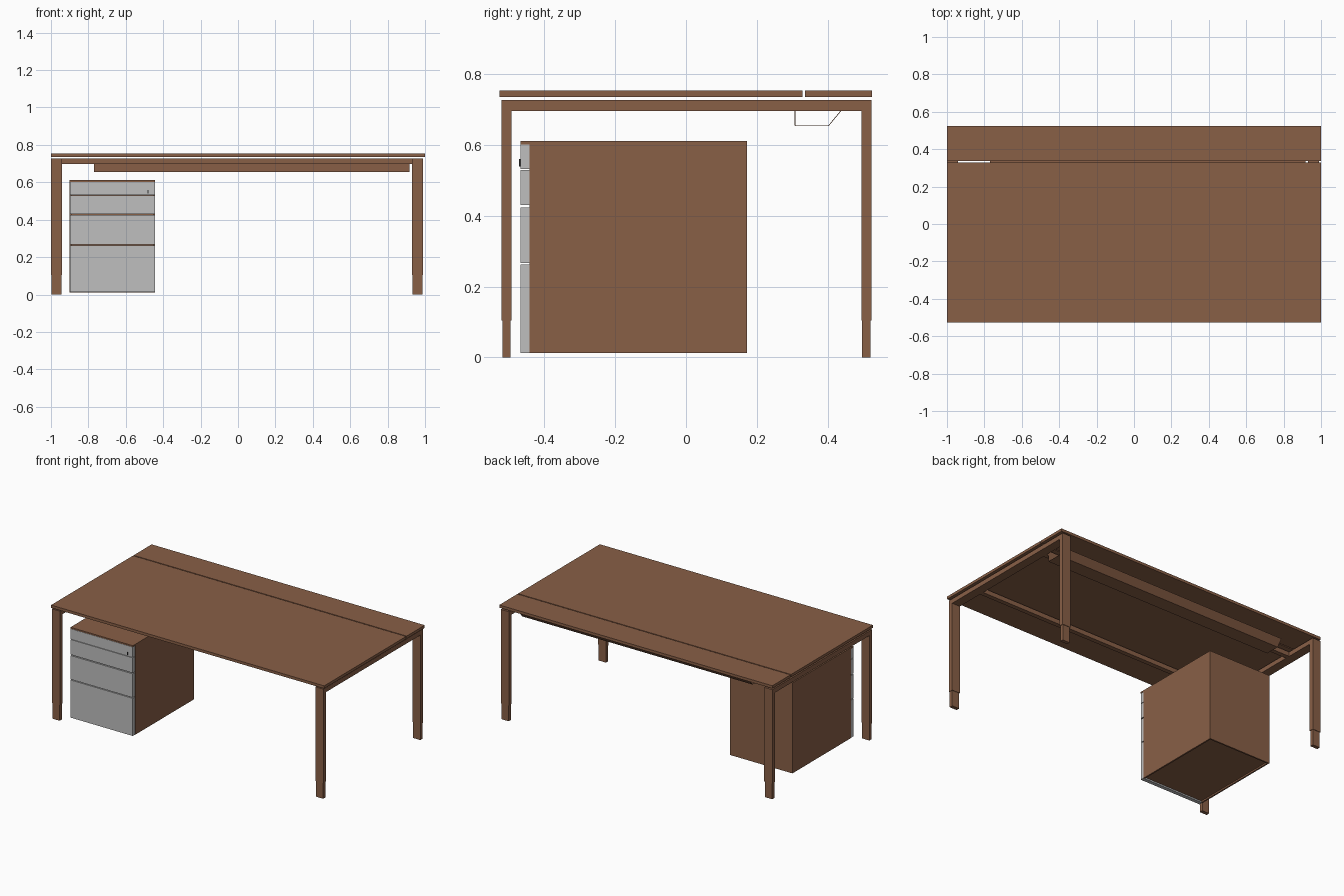
import bpy, bmesh

if "Cube" in bpy.data.objects:
    bpy.data.objects.remove(bpy.data.objects["Cube"])


def material(name, rgb):
    m = bpy.data.materials.new(name)
    m.diffuse_color = (*rgb, 1)
    m.use_nodes = True
    m.node_tree.nodes["Principled BSDF"].inputs["Base Color"].default_value = m.diffuse_color
    return m


WOOD = material("brown wood", (0.25, 0.115, 0.062))
GREY = material("light grey metal", (0.52, 0.52, 0.52))
DARK = material("dark lock", (0.03, 0.03, 0.03))


def mesh_object(name, verts, faces, mat):
    me = bpy.data.meshes.new(name)
    me.from_pydata(verts, [], faces)
    me.materials.append(mat)
    ob = bpy.data.objects.new(name, me)
    bpy.context.collection.objects.link(ob)
    return ob


def box(name, x, y, z, mat=WOOD):
    verts = [(a, b, c) for a in x for b in y for c in z]
    faces = [(0, 1, 3, 2), (4, 6, 7, 5), (0, 4, 5, 1), (2, 3, 7, 6), (0, 2, 6, 4), (1, 5, 7, 3)]
    return mesh_object(name, verts, faces, mat)


# Two-part table top with a cable slot between the panels
box("main_top", (-1, 1), (-0.527, 0.329), (0.736, 0.754))
box("rear_top", (-1, 1), (0.336, 0.525), (0.736, 0.754))

# Side frames: a cross beam, two legs and their narrower adjustable feet
for side, x0, x1 in (("left", -0.999, -0.940), ("right", 0.931, 0.990)):
    box(side + "_beam", (x0, x1), (-0.521, 0.524), (0.697, 0.727))
    for end, y0, y1 in (("front", -0.521, -0.493), ("back", 0.496, 0.524)):
        box(f"{side}_{end}_leg", (x0, x1), (y0, y1), (0.105, 0.697))
        box(f"{side}_{end}_foot", (x0 + 0.003, x1 - 0.003),
            (y0 + 0.002, y1 - 0.003), (0, 0.105))

# Long rails joining the side frames
for end, y in (("front", -0.292), ("back", 0.292)):
    box(end + "_rail", (-0.940, 0.931), (y - 0.015, y + 0.015), (0.697, 0.727))

# Cable tray: thin folded sheet, open at both ends
profile = [(0.308, 0.725), (0.308, 0.655), (0.403, 0.655), (0.438, 0.697)]
n = len(profile)
tray = mesh_object("cable_tray",
                   [(x, y, z) for x in (-0.77, 0.918) for y, z in profile],
                   [(i, i + 1, n + i + 1, n + i) for i in range(n - 1)], WOOD)
sheet = tray.modifiers.new("sheet", "SOLIDIFY")
sheet.thickness = 0.002
sheet.offset = 0

# Drawer cabinet: shell of panels with a recessed floor
CX0, CX1, CY0, CY1 = -0.90, -0.443, -0.442, 0.172
T = 0.01
box("cabinet_left_side", (CX0, CX0 + T), (CY0, CY1), (0.012, 0.602))
box("cabinet_right_side", (CX1 - T, CX1), (CY0, CY1), (0.012, 0.602))
box("cabinet_back", (CX0 + T, CX1 - T), (CY1 - T, CY1), (0.012, 0.602))
box("cabinet_floor", (CX0 + T, CX1 - T), (CY0, CY1 - T), (0.022, 0.032))
box("cabinet_top", (CX0, CX1), (-0.467, CY1), (0.602, 0.611))

# Drawer fronts
for i, (z0, z1) in enumerate(((0.013, 0.262), (0.267, 0.424), (0.430, 0.530), (0.533, 0.601))):
    box(f"drawer_front_{i + 1}", (CX0 + 0.001, CX1 - 0.001), (-0.467, CY0), (z0, z1), GREY)

# Lock with key blade
box("lock_key", (-0.483, -0.479), (-0.472, -0.466), (0.540, 0.560), DARK)
